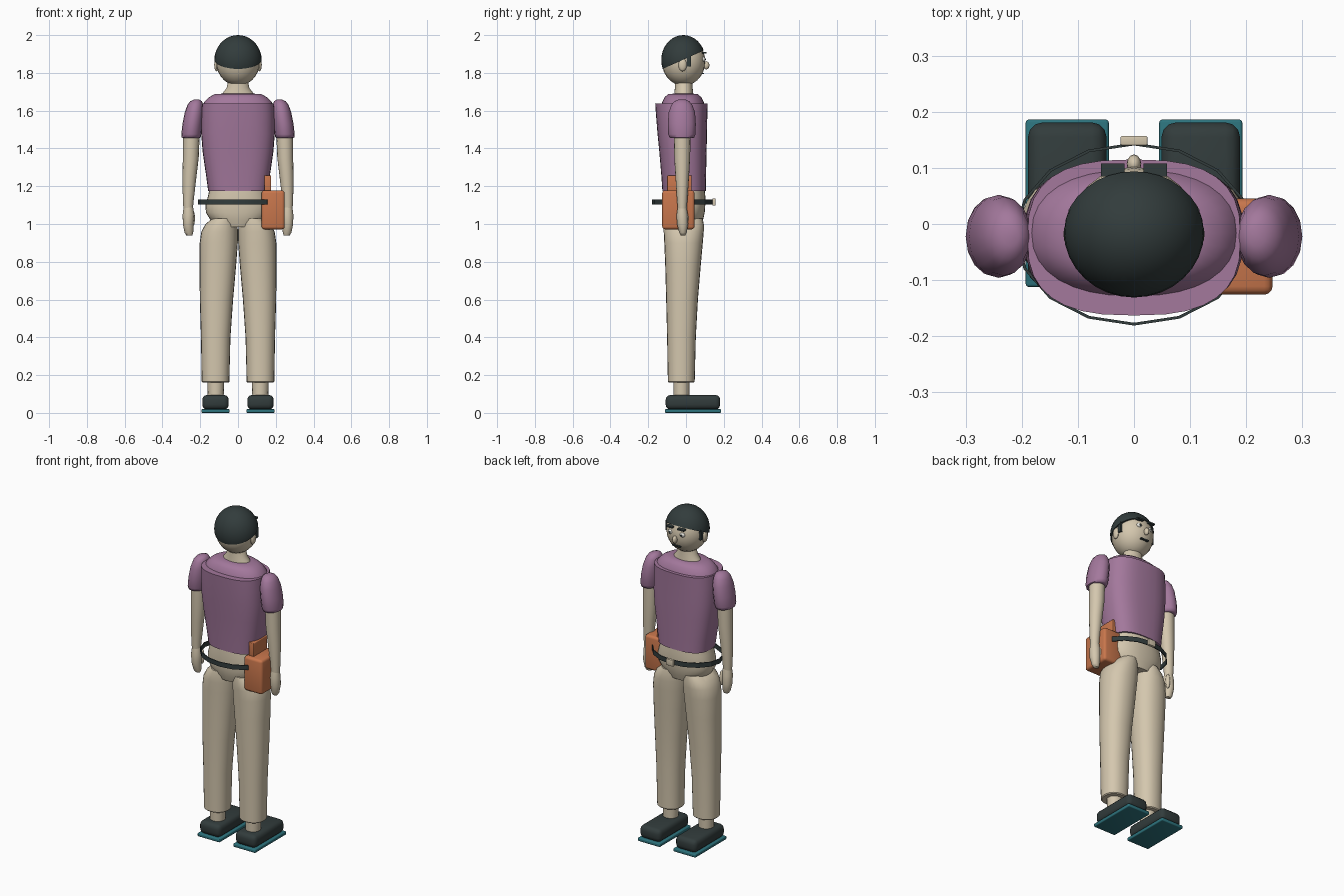
import bpy, bmesh, math
from mathutils import Vector


def material(name, rgb):
    m = bpy.data.materials.new(name)
    lin = [(c / 255 / 12.92) if c < 10 else ((c / 255 + 0.055) / 1.055) ** 2.4 for c in rgb]
    m.diffuse_color = (*lin, 1)
    return m


BEIGE = material("beige", (212, 199, 174))
PURPLE = material("purple", (163, 120, 156))
BLACK = material("charcoal", (50, 60, 60))
TEAL = material("teal", (45, 115, 125))
LEATHER = material("tan leather", (200, 118, 76))
WHITE = material("eye white", (232, 230, 222))


def finish(bm, name, mat, angle=40):
    bmesh.ops.recalc_face_normals(bm, faces=bm.faces)
    me = bpy.data.meshes.new(name)
    bm.to_mesh(me)
    bm.free()
    ob = bpy.data.objects.new(name, me)
    bpy.context.collection.objects.link(ob)
    me.materials.append(mat)
    bpy.ops.object.select_all(action='DESELECT')
    ob.select_set(True)
    bpy.context.view_layer.objects.active = ob
    bpy.ops.object.shade_smooth_by_angle(angle=math.radians(angle))
    return ob


def loft(name, mat, rings, n=24, power=2.0, angle=40):
    """Stack of rounded sections: (z, centre x, centre y, half width, half depth)."""
    bm = bmesh.new()
    loops = []
    for z, cx, cy, rx, ry in rings:
        loop = []
        for i in range(n):
            a = 2 * math.pi * i / n
            c, s = math.cos(a), math.sin(a)
            x = math.copysign(abs(c) ** (2 / power), c)
            y = math.copysign(abs(s) ** (2 / power), s)
            loop.append(bm.verts.new((cx + rx * x, cy + ry * y, z)))
        loops.append(loop)
    for a, b in zip(loops, loops[1:]):
        for i in range(n):
            j = (i + 1) % n
            bm.faces.new((a[i], a[j], b[j], b[i]))
    bm.faces.new(loops[0])
    bm.faces.new(loops[-1])
    return finish(bm, name, mat, angle)


def box(name, mat, lo, hi, bevel=0.0):
    bm = bmesh.new()
    bmesh.ops.create_cube(bm, size=1)
    for v in bm.verts:
        v.co = [lo[k] + (v.co[k] + 0.5) * (hi[k] - lo[k]) for k in range(3)]
    if bevel:
        bmesh.ops.bevel(bm, geom=bm.edges[:], offset=bevel, segments=3,
                        profile=0.5, affect='EDGES')
    return finish(bm, name, mat)


def ball(name, mat, centre, radii, n=24, cut=None):
    bm = bmesh.new()
    bmesh.ops.create_uvsphere(bm, u_segments=n, v_segments=n // 2 + 2, radius=1)
    for v in bm.verts:
        v.co = [centre[k] + v.co[k] * radii[k] for k in range(3)]
    if cut:
        res = bmesh.ops.bisect_plane(bm, geom=bm.verts[:] + bm.edges[:] + bm.faces[:],
                                     plane_co=cut[0], plane_no=cut[1], clear_inner=True)
        edges = [e for e in res["geom_cut"] if isinstance(e, bmesh.types.BMEdge)]
        bmesh.ops.edgeloop_fill(bm, edges=edges)
    return finish(bm, name, mat)


# Head, cap and neck
ball("head", BEIGE, (0, -0.013, 1.86), (0.116, 0.115, 0.128))
ball("cap", BLACK, (0, -0.014, 1.868), (0.125, 0.117, 0.132), 32,
     cut=(Vector((0, -0.13, 1.818)), Vector((0, -0.45, 1)).normalized()))
loft("neck", BEIGE, [(1.60, 0, -0.012, 0.05, 0.048), (1.665, 0, -0.012, 0.09, 0.052),
                     (1.695, 0, -0.012, 0.08, 0.05), (1.72, 0, -0.012, 0.06, 0.047),
                     (1.78, 0, -0.012, 0.048, 0.046)])

# Face
ball("nose", BEIGE, (0, 0.107, 1.84), (0.013, 0.017, 0.022), 12)
box("mouth", BLACK, (-0.026, 0.078, 1.793), (0.026, 0.095, 1.800))
for s, side in ((-1, "left"), (1, "right")):
    ball(side + "_eye", WHITE, (s * 0.038, 0.089, 1.872), (0.017, 0.013, 0.014), 12)
    ball(side + "_pupil", BLACK, (s * 0.038, 0.100, 1.872), (0.006, 0.005, 0.007), 10)
    box(side + "_eyebrow", BLACK, (s * 0.038 - 0.021, 0.085, 1.902),
        (s * 0.038 + 0.021, 0.108, 1.911))
    ball(side + "_ear", BEIGE, (s * 0.114, -0.018, 1.842), (0.012, 0.022, 0.034), 12)
    box(side + "_sideburn", BLACK, (s * 0.111 - 0.006, 0.004, 1.835),
        (s * 0.111 + 0.006, 0.026, 1.895))

# Shirt body with a crisp shoulder rim, and the yoke above it
loft("shirt_body", PURPLE, [(1.175, 0, -0.010, 0.158, 0.115), (1.25, 0, -0.012, 0.168, 0.118),
                            (1.38, 0, -0.016, 0.187, 0.125), (1.48, 0, -0.020, 0.195, 0.131),
                            (1.58, 0, -0.023, 0.194, 0.136), (1.638, 0, -0.024, 0.190, 0.139)],
     32, 2.7)
loft("shirt_yoke", PURPLE, [(1.63, 0, -0.016, 0.185, 0.115), (1.645, 0, -0.016, 0.180, 0.110),
                            (1.67, 0, -0.016, 0.155, 0.098), (1.687, 0, -0.016, 0.125, 0.080),
                            (1.69, 0, -0.014, 0.085, 0.052)], 32, 2.3, 60)

# Hips
loft("hips", BEIGE, [(0.985, 0, -0.012, 0.10, 0.09), (1.02, 0, -0.012, 0.145, 0.102),
                     (1.06, 0, -0.011, 0.170, 0.110), (1.10, 0, -0.010, 0.172, 0.112),
                     (1.15, 0, -0.010, 0.158, 0.112), (1.19, 0, -0.010, 0.150, 0.108)], 32, 2.3)

for s, side in ((-1, "left"), (1, "right")):
    # Sleeve, arm and hand
    loft(side + "_sleeve", PURPLE, [(z, s * x, -0.022, rx, ry) for z, x, rx, ry in (
        (1.455, 0.248, 0.042, 0.055), (1.458, 0.248, 0.050, 0.066), (1.475, 0.247, 0.053, 0.072),
        (1.53, 0.241, 0.053, 0.074), (1.59, 0.232, 0.050, 0.070), (1.63, 0.226, 0.042, 0.056),
        (1.65, 0.222, 0.031, 0.040), (1.659, 0.219, 0.014, 0.018))], 16, 2.0, 60)
    loft(side + "_arm", BEIGE, [(z, s * x, y, rx, ry) for z, x, y, rx, ry in (
        (1.08, 0.264, -0.020, 0.025, 0.024), (1.13, 0.263, -0.020, 0.029, 0.028),
        (1.25, 0.257, -0.020, 0.037, 0.036), (1.35, 0.250, -0.020, 0.042, 0.042),
        (1.47, 0.247, -0.020, 0.044, 0.044))], 16)
    loft(side + "_hand", BEIGE, [(z, s * x, y, rx, ry) for z, x, y, rx, ry in (
        (0.94, 0.258, -0.016, 0.016, 0.012), (0.955, 0.260, -0.016, 0.023, 0.020),
        (1.00, 0.264, -0.018, 0.028, 0.030), (1.05, 0.262, -0.020, 0.031, 0.030),
        (1.09, 0.263, -0.020, 0.025, 0.024), (1.12, 0.263, -0.020, 0.02, 0.02))], 16, 2.0, 60)
    ball(side + "_thumb", BEIGE, (s * 0.240, 0.002, 1.03), (0.012, 0.014, 0.045), 12)

    # Trouser leg and ankle
    loft(side + "_trouser_leg", BEIGE, [(z, s * x, y, rx, ry) for z, x, y, rx, ry in (
        (0.16, 0.119, -0.025, 0.068, 0.066), (0.165, 0.119, -0.025, 0.073, 0.071),
        (0.40, 0.118, -0.024, 0.078, 0.076), (0.60, 0.114, -0.021, 0.088, 0.084),
        (0.78, 0.107, -0.016, 0.097, 0.094), (0.90, 0.102, -0.013, 0.101, 0.102),
        (0.96, 0.097, -0.012, 0.097, 0.106), (1.00, 0.088, -0.012, 0.084, 0.106),
        (1.03, 0.075, -0.012, 0.060, 0.100))], 24, 2.2)
    loft(side + "_ankle", BEIGE, [(0.08, s * 0.118, -0.024, 0.042, 0.042),
                                  (0.20, s * 0.118, -0.024, 0.046, 0.044)], 16)

    # Shoe and sole
    cx = s * 0.119
    box(side + "_shoe", BLACK, (cx - 0.070, -0.108, 0.018), (cx + 0.070, 0.181, 0.095), 0.026)
    box(side + "_sole", TEAL, (cx - 0.074, -0.112, 0), (cx + 0.074, 0.186, 0.020), 0.005)

# Belt: a thin sixteen-sided band
bm = bmesh.new()
N, rings = 16, []
for i in range(N):
    a = 2 * math.pi * i / N
    rings.append([bm.verts.new((math.cos(a) * (0.213 + d), -0.018 + math.sin(a) * (0.163 + d), z))
                  for d, z in ((0, 1.102), (0, 1.130), (-0.005, 1.130), (-0.005, 1.102))])
for i in range(N):
    p, q = rings[i], rings[(i + 1) % N]
    for k in range(4):
        m = (k + 1) % 4
        bm.faces.new((p[k], q[k], q[m], p[m]))
finish(bm, "belt", BLACK, 20)
box("belt_buckle", BEIGE, (-0.024, 0.140, 1.097), (0.024, 0.157, 1.135), 0.003)

# Tool pouch and its tab
box("pouch", LEATHER, (0.125, -0.126, 0.972), (0.247, 0.045, 1.178), 0.015)
box("pouch_tab", LEATHER, (0.140, -0.100, 1.16), (0.175, 0.030, 1.257), 0.004)
